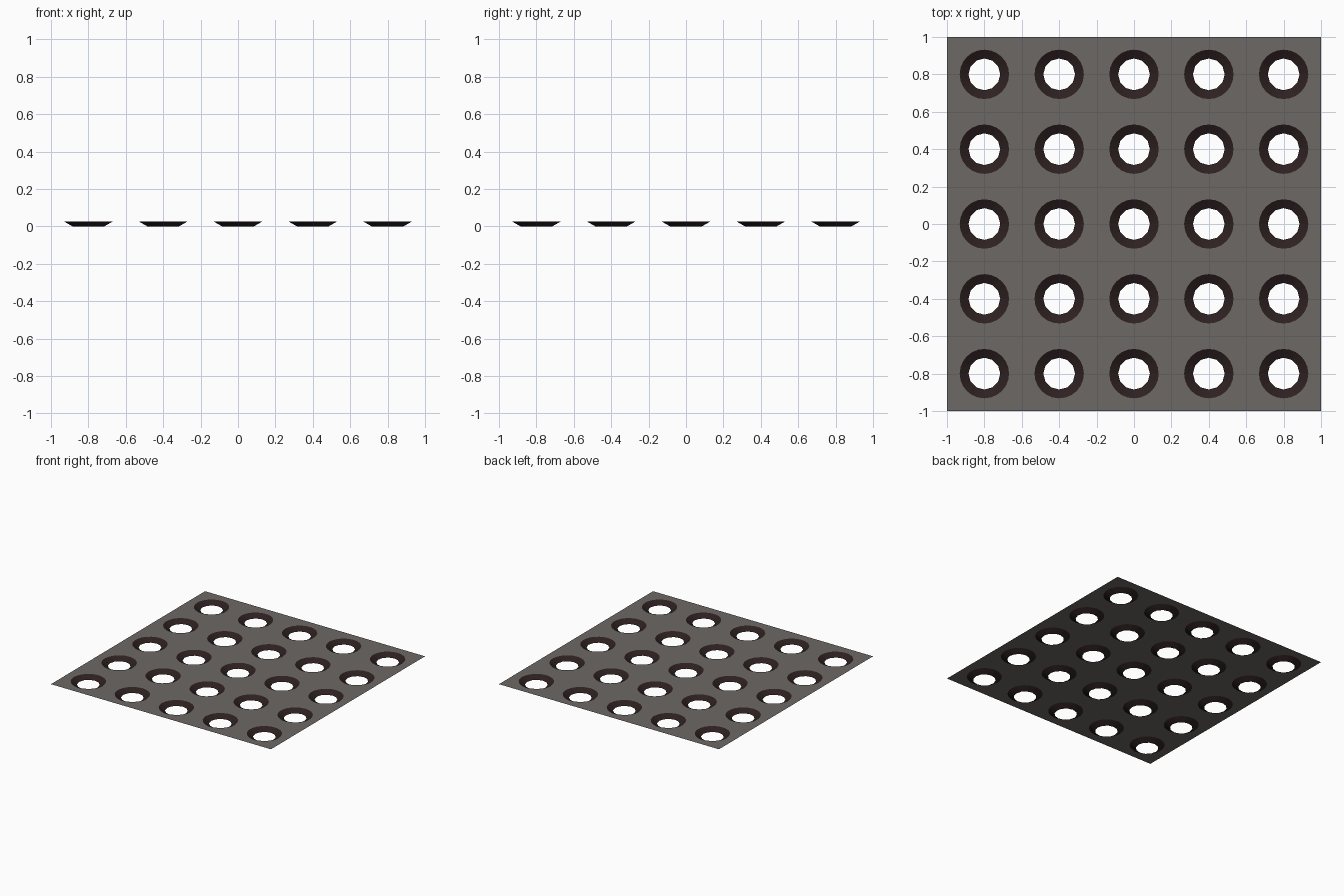
import bpy, bmesh, math

if "Cube" in bpy.data.objects:
    bpy.data.objects.remove(bpy.data.objects["Cube"])

PITCH, HALF = 0.4, 0.2           # square tile grid
TOP = 0.027                      # height of the sheet
R_TOP, R_BOTTOM = 0.132, 0.085   # dimple mouth and open bottom
SEG, HOLE_SEG = 24, 12


def material(name, rgb):
    m = bpy.data.materials.new(name)
    m.diffuse_color = (*rgb, 1)
    m.use_nodes = True
    m.node_tree.nodes["Principled BSDF"].inputs["Base Color"].default_value = m.diffuse_color
    return m


def finish(name, bm, mat):
    bmesh.ops.remove_doubles(bm, verts=bm.verts, dist=1e-5)
    mesh = bpy.data.meshes.new(name)
    bm.to_mesh(mesh)
    bm.free()
    mesh.materials.append(mat)
    obj = bpy.data.objects.new(name, mesh)
    bpy.context.collection.objects.link(obj)


grey = material("warm grey", (0.15, 0.138, 0.128))
dark = material("dark brown", (0.026, 0.014, 0.014))
centres = [((i - 2) * PITCH, (j - 2) * PITCH) for i in range(5) for j in range(5)]

# Flat sheet, one square tile with a round opening per dimple
bm = bmesh.new()
for cx, cy in centres:
    inner, outer = [], []
    for k in range(SEG):
        a = math.tau * k / SEG
        c, s = math.cos(a), math.sin(a)
        e = HALF / max(abs(c), abs(s))
        inner.append(bm.verts.new((cx + R_TOP * c, cy + R_TOP * s, TOP)))
        outer.append(bm.verts.new((cx + e * c, cy + e * s, TOP)))
    for k in range(SEG):
        n = (k + 1) % SEG
        bm.faces.new((inner[k], outer[k], outer[n], inner[n]))
finish("sheet", bm, grey)

# Tapered dimple walls, twelve-sided at the bottom
bm = bmesh.new()
for cx, cy in centres:
    def ring(r, z, n):
        return [bm.verts.new((cx + r * math.cos(math.tau * k / n),
                              cy + r * math.sin(math.tau * k / n), z)) for k in range(n)]
    top, low = ring(R_TOP, TOP, SEG), ring(R_BOTTOM, 0, HOLE_SEG)
    for k in range(HOLE_SEG):
        m, a, b = (k + 1) % HOLE_SEG, 2 * k, 2 * k + 1
        c = (2 * k + 2) % SEG
        bm.faces.new((low[k], top[a], top[b]))
        bm.faces.new((low[k], top[b], low[m]))
        bm.faces.new((low[m], top[b], top[c]))
for f in bm.faces:
    f.normal_update()
    if f.normal.z < 0:
        f.normal_flip()
finish("dimple_walls", bm, dark)
